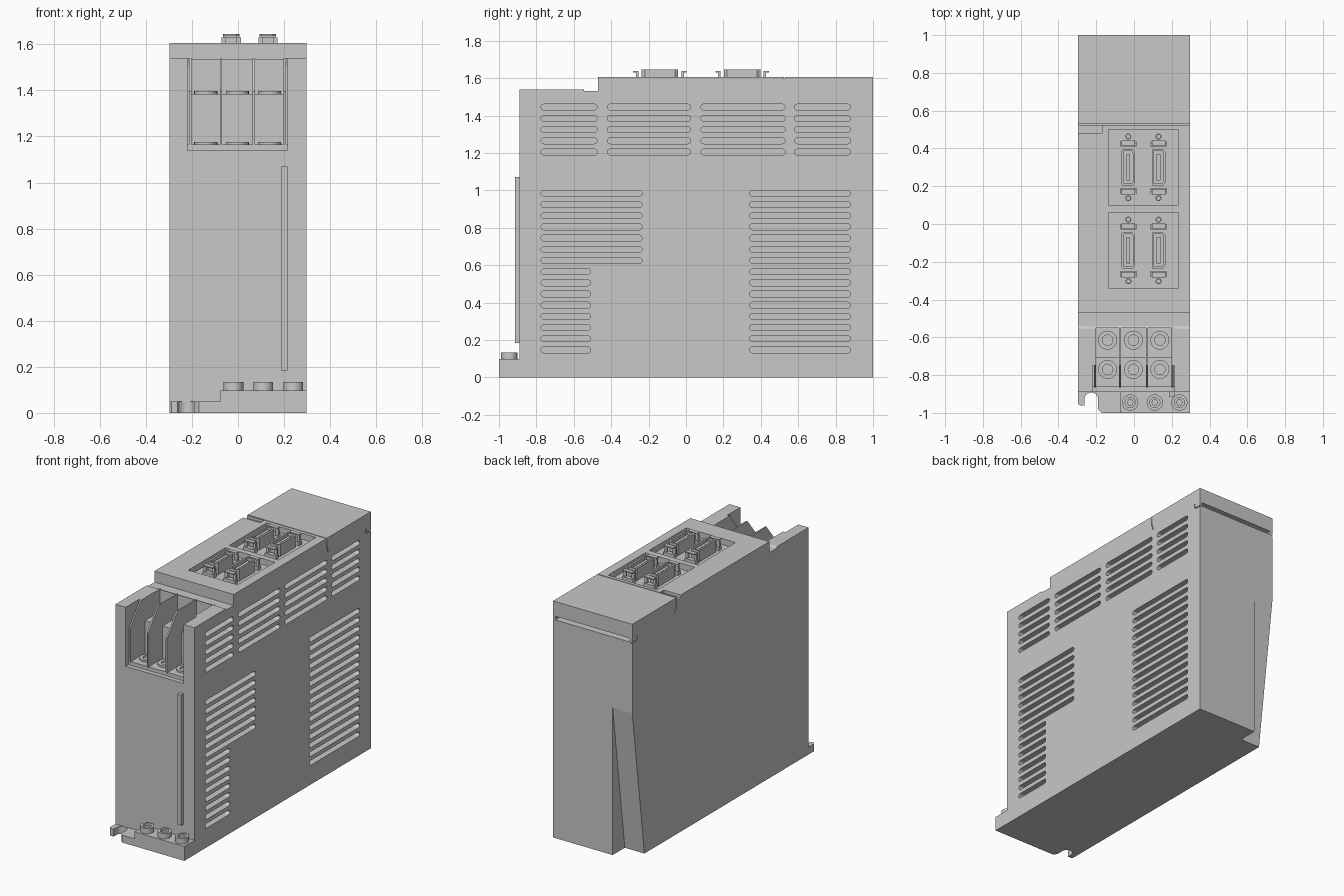
import bpy, bmesh, math
from mathutils import Vector

old = bpy.data.objects.get("Cube")
if old:
    bpy.data.objects.remove(old, do_unlink=True)

grey = bpy.data.materials.new("housing grey")
grey.use_nodes = True
COLOUR = (0.58, 0.58, 0.58, 1)
grey.diffuse_color = COLOUR
grey.node_tree.nodes["Principled BSDF"].inputs["Base Color"].default_value = COLOUR


# ---------- helpers ----------
def add_prism(bm, pts, axis, lo, hi):
    """Extrude a 2D outline along an axis (lo < hi); returns the cap face at hi."""
    def place(p, h):
        a, b = p
        return {"x": (h, a, b), "y": (a, h, b), "z": (a, b, h)}[axis]
    low = [bm.verts.new(place(p, lo)) for p in pts]
    top = [bm.verts.new(place(p, hi)) for p in pts]
    n = len(pts)
    faces = [bm.faces.new(low[::-1]), bm.faces.new(top)]
    for i in range(n):
        j = (i + 1) % n
        faces.append(bm.faces.new((low[i], low[j], top[j], top[i])))
    for f in faces:
        f.normal_update()
    if faces[1].normal["xyz".index(axis)] < 0:
        for f in faces:
            f.normal_flip()
    return faces[1]


def add_box(bm, x, y, z):
    add_prism(bm, rect(x, y), "z", *z)


def rect(a, b):
    return [(a[0], b[0]), (a[1], b[0]), (a[1], b[1]), (a[0], b[1])]


def arc(cx, cy, r, start, end, n):
    angles = [math.radians(start + (end - start) * i / n) for i in range(n + 1)]
    return [(cx + r * math.cos(t), cy + r * math.sin(t)) for t in angles]


def circle(cx, cy, r, n=24):
    return arc(cx, cy, r, 0, 360, n)[:-1]


def stadium(a0, a1, b, r):
    return arc(a1 - r, b, r, -90, 90, 8) + arc(a0 + r, b, r, 90, 270, 8)


def sink(bm, face, rim, depth):
    """Inset a top face and push it down to leave a rim."""
    bm.normal_update()
    bmesh.ops.inset_region(bm, faces=[face], thickness=rim, use_even_offset=True)
    inner = bmesh.ops.extrude_discrete_faces(bm, faces=[face])["faces"][0]
    bmesh.ops.translate(bm, verts=inner.verts, vec=Vector((0, 0, -depth)))


def finish(name, bm, smooth=False):
    mesh = bpy.data.meshes.new(name)
    bm.to_mesh(mesh)
    bm.free()
    mesh.materials.append(grey)
    ob = bpy.data.objects.new(name, mesh)
    bpy.context.collection.objects.link(ob)
    if smooth:
        select(ob)
        bpy.ops.object.shade_smooth_by_angle(angle=math.radians(35))
    return ob


def select(ob):
    bpy.ops.object.select_all(action="DESELECT")
    ob.select_set(True)
    bpy.context.view_layer.objects.active = ob


def cut(ob, bm):
    cutter = finish("cutter", bm)
    cutter.hide_render = True
    mod = ob.modifiers.new("cut", "BOOLEAN")
    mod.operation = "DIFFERENCE"
    mod.solver = "EXACT"
    mod.object = cutter
    select(ob)
    bpy.ops.object.modifier_apply(modifier=mod.name)
    bpy.data.objects.remove(cutter, do_unlink=True)


# ---------- housing ----------
W = 0.297
bm = bmesh.new()
add_prism(bm, [(-0.89, 0), (1, 0), (1, 1.605), (-0.47, 1.605), (-0.47, 1.53),
               (-0.54, 1.53), (-0.555, 1.54), (-0.89, 1.54)], "x", -W, W)
housing = finish("housing", bm)

# terminal bay with a stepped floor, then its wider front frame
bm = bmesh.new()
add_prism(bm, [(-0.87, 1.165), (-0.71, 1.165), (-0.71, 1.385), (-0.55, 1.385),
               (-0.55, 1.7), (-0.87, 1.7)], "x", -0.205, 0.205)
cut(housing, bm)
bm = bmesh.new()
add_prism(bm, [(-0.95, 1.14), (-0.86, 1.14), (-0.86, 1.165), (-0.75, 1.165),
               (-0.75, 1.7), (-0.95, 1.7)], "x", -0.22, 0.215)
cut(housing, bm)

# side ventilation slots
bm = bmesh.new()
slots = [(1.445 - 0.06 * i, span) for i in range(5)
         for span in ((-0.775, -0.475), (-0.42, 0.025), (0.08, 0.53), (0.58, 0.88))]
for i in range(15):
    z = 0.984 - 0.0598 * i
    slots += [(z, (-0.775, -0.235 if i < 7 else -0.51)), (z, (0.34, 0.88))]
for z, (a, b) in slots:
    add_prism(bm, stadium(a, b, z, 0.016), "x", W - 0.05, W + 0.05)
cut(housing, bm)

# connector windows, lid notch and rear slot
bm = bmesh.new()
for y in (-0.14, 0.3):
    add_box(bm, (-0.135, 0.235), (y - 0.2, y + 0.2), (1.565, 1.7))
add_box(bm, (-0.4, -0.17), (0.48, 0.521), (1.585, 1.7))
add_box(bm, (-0.28, 0.28), (0.95, 1.1), (1.48, 1.505))
cut(housing, bm)

# lid seams on the top and both sides
bm = bmesh.new()
add_box(bm, (-0.4, 0.4), (0.523, 0.529), (1.597, 1.7))
for s in (-1, 1):
    lo, hi = sorted((s * (W - 0.008), s * 0.4))
    add_prism(bm, [(0.523, 1.59), (0.529, 1.59), (0.533, 1.54), (0.545, 1.505),
                   (0.539, 1.505), (0.527, 1.54)], "x", lo, hi)
    add_prism(bm, [(0.945, 1.51), (0.945, 1.485), (0.955, 1.474), (1.1, 1.474),
                   (1.1, 1.48), (0.958, 1.48), (0.951, 1.487), (0.951, 1.51)], "x", lo, hi)
cut(housing, bm)

# tapered relief in the lower rear corner
bm = bmesh.new()
add_prism(bm, [(1.0, 1.0), (0.857, -0.1), (1.2, -0.1), (1.2, 1.0)], "x", -0.5, -0.15)
cut(housing, bm)

# ---------- terminal dividers and screws ----------
bm = bmesh.new()
for x in (-0.207, -0.074, 0.068, 0.203):
    add_prism(bm, [(-0.865, 1.16), (-0.865, 1.395), (-0.75, 1.54), (-0.545, 1.54),
                   (-0.545, 1.16)], "x", x - 0.005, x + 0.005)
finish("terminal_dividers", bm)

bm = bmesh.new()
for x in (-0.14, -0.003, 0.137):
    for y, z in ((-0.77, 1.165), (-0.615, 1.385)):
        sink(bm, add_prism(bm, circle(x, y, 0.05), "z", z - 0.005, z + 0.012), 0.022, 0.01)
finish("terminal_screws", bm, True)

# ---------- front label rail ----------
bm = bmesh.new()
add_box(bm, (0.186, 0.214), (-0.915, -0.885), (0.185, 1.07))
finish("front_rail", bm)

# ---------- mounting foot ----------
bm = bmesh.new()
outline = [(-W, -0.89), (-W, -0.95), (-0.288, -0.96), (-0.262, -0.96)]
outline += arc(-0.226, -0.928, 0.036, 180, 0, 12)
outline += [(-0.19, -0.98), (-0.17, -1), (W, -1), (W, -0.89)]
add_prism(bm, outline, "z", 0, 0.05)
finish("mounting_foot", bm)

bm = bmesh.new()
add_box(bm, (-0.075, W), (-1, -0.89), (0.05, 0.098))
finish("ground_block", bm)

bm = bmesh.new()
for x in (-0.02, 0.11, 0.24):
    sink(bm, add_prism(bm, circle(x, -0.945, 0.043), "z", 0.09, 0.134), 0.016, 0.02)
    add_prism(bm, circle(x, -0.945, 0.018, 6), "z", 0.11, 0.125)
finish("ground_bolts", bm, True)

# ---------- top connectors ----------
shells, clips, studs = bmesh.new(), bmesh.new(), bmesh.new()
for cx in (-0.03, 0.13):
    for cy in (-0.14, 0.3):
        # tapered shell with a contact bar inside
        shape = [(-0.036, -0.09), (-0.03, -0.098), (0.022, -0.098), (0.036, -0.08),
                 (0.036, 0.08), (0.022, 0.098), (-0.03, 0.098), (-0.036, 0.09)]
        top = add_prism(shells, [(cx + a, cy + b) for a, b in shape], "z", 1.56, 1.645)
        sink(shells, top, 0.012, 0.05)
        add_box(shells, (cx - 0.01, cx + 0.01), (cy - 0.07, cy + 0.07), (1.59, 1.635))
        for s in (-1, 1):
            # latch posts with an outward lip
            for side in (-1, 1):
                xs = sorted((cx + side * 0.022, cx + side * 0.042))
                add_box(clips, xs, sorted((cy + s * 0.115, cy + s * 0.128)), (1.59, 1.63))
            add_box(clips, (cx - 0.036, cx + 0.036),
                    sorted((cy + s * 0.115, cy + s * 0.143)), (1.63, 1.638))
            add_box(clips, (cx - 0.042, cx + 0.042),
                    sorted((cy + s * 0.11, cy + s * 0.14)), (1.56, 1.59))
            stud = add_prism(studs, circle(cx, cy + s * 0.163, 0.016, 16), "z", 1.56, 1.575)
            sink(studs, stud, 0.006, 0.008)
finish("connector_shells", shells)
finish("connector_latches", clips)
finish("connector_studs", studs, True)
